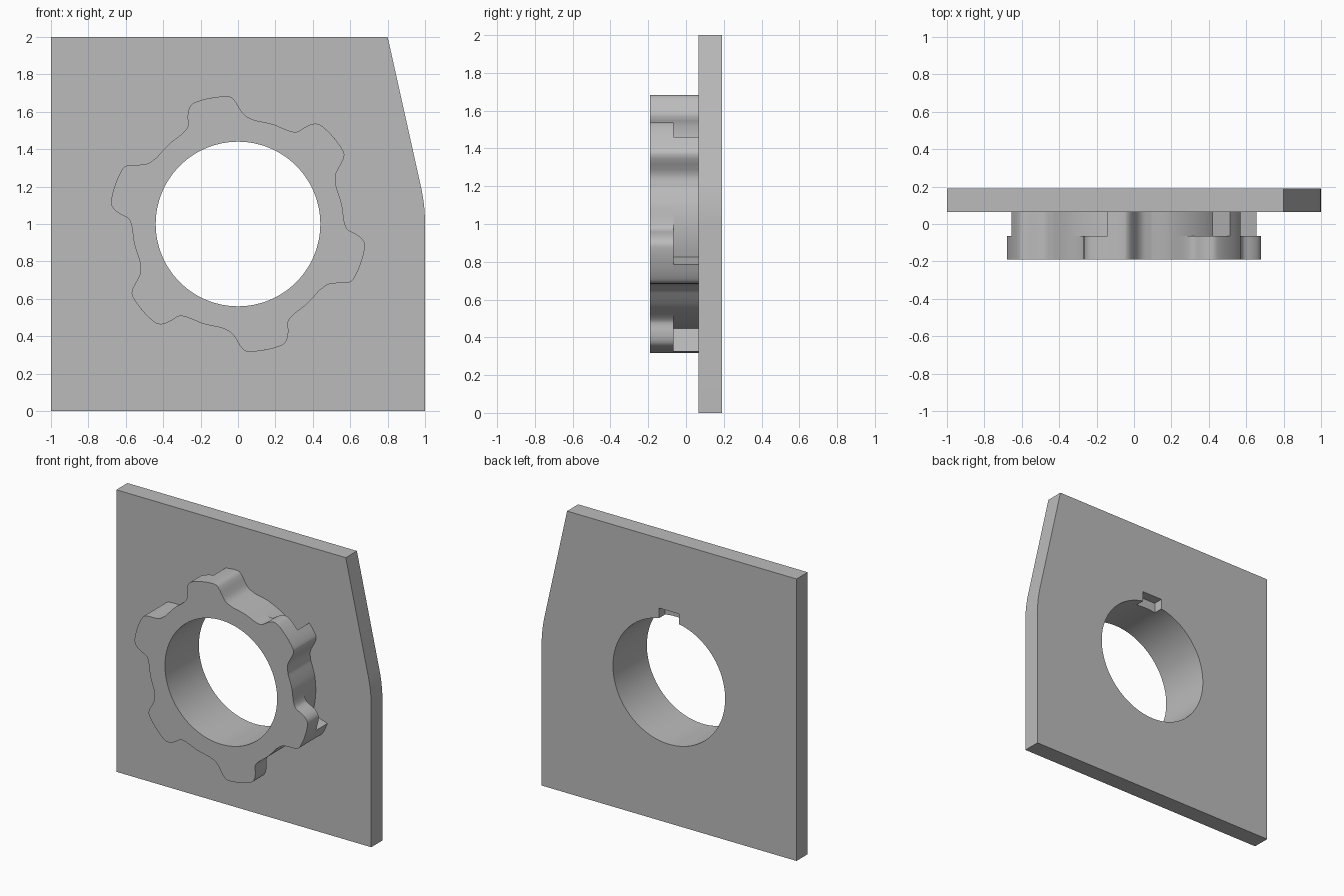
import bpy, bmesh, math
from mathutils import Vector

if "Cube" in bpy.data.objects:
    bpy.data.objects.remove(bpy.data.objects["Cube"], do_unlink=True)

grey = bpy.data.materials.new("plain grey")
grey.use_nodes = True
grey.diffuse_color = (0.5, 0.5, 0.5, 1)
grey.node_tree.nodes["Principled BSDF"].inputs["Base Color"].default_value = (0.5, 0.5, 0.5, 1)

FRONT, STEP, SEAT, BACK = -0.19, -0.065, 0.065, 0.19
VALLEY = 0.565


def prism(name, outline, y0, y1):
    """Extrude an (x, z) outline from y0 to y1."""
    bm = bmesh.new()
    face = bm.faces.new([bm.verts.new((x, y0, z)) for x, z in outline])
    new = bmesh.ops.extrude_face_region(bm, geom=[face])["geom"]
    for v in new:
        if isinstance(v, bmesh.types.BMVert):
            v.co.y = y1
    bmesh.ops.recalc_face_normals(bm, faces=bm.faces)
    mesh = bpy.data.meshes.new(name)
    bm.to_mesh(mesh)
    bm.free()
    mesh.materials.append(grey)
    obj = bpy.data.objects.new(name, mesh)
    bpy.context.collection.objects.link(obj)
    return obj


def polar(deg, r):
    a = math.radians(deg)
    return r * math.cos(a), 1 + r * math.sin(a)


def smooth_path(keys, steps=4):
    """Catmull-Rom curve through the keys."""
    p = [Vector(k) for k in keys]
    p = [p[0]] + p + [p[-1]]
    out = []
    for a, b, c, d in zip(p, p[1:], p[2:], p[3:]):
        for i in range(steps):
            t = i / steps
            out.append(0.5 * (2 * b + (c - a) * t + (2 * a - 5 * b + 4 * c - d) * t * t
                              + (3 * b - a - 3 * c + d) * t ** 3))
    return out


def six_times(lobe):
    return [polar(a + 60 * k, r) for k in range(6) for a, r in lobe]


def cut(obj, cutters):
    """Subtract the cutters and keep the plain result."""
    for c in cutters:
        mod = obj.modifiers.new("cut", "BOOLEAN")
        mod.operation = "DIFFERENCE"
        mod.solver = "EXACT"
        mod.object = c
    bpy.context.view_layer.update()
    deps = bpy.context.evaluated_depsgraph_get()
    mesh = bpy.data.meshes.new_from_object(obj.evaluated_get(deps))
    obj.modifiers.clear()
    obj.data = mesh


# One lobe as (angle, radius); the rear layer keeps only half of it
lobe = smooth_path([
    (70, VALLEY), (79, 0.561), (82, 0.565), (85.2, 0.575), (87.5, 0.593), (89.3, 0.62),
    (90.9, 0.65), (92.6, 0.674), (95, 0.685), (103, 0.69), (109, 0.69), (111.5, 0.684),
    (113.5, 0.664), (115.2, 0.632), (116.5, 0.599), (118, 0.58), (121, 0.569),
    (125, VALLEY), (130, VALLEY)])
SPLIT = 101.9
half_lobe = [p for p in lobe if p[0] < SPLIT]
half_lobe += [(SPLIT, 0.69)] + [(SPLIT + 4 * i, VALLEY) for i in range(7)]

# Plate with a slanted, softly rounded upper left edge
a, b, c = Vector((1, 1.0)), Vector((1, 1.1)), Vector((0.978, 1.2))
bend = [a * (1 - t) ** 2 + 2 * b * t * (1 - t) + c * t * t for t in [i / 10 for i in range(11)]]
plate = prism("plate", [(-1, 0), (1, 0)] + bend + [(0.8, 2), (-1, 2)], SEAT, BACK)

# Lobed collar in two layers
collar_front = prism("collar_front", six_times(lobe), FRONT, STEP)
collar_rear = prism("collar_rear", six_times(half_lobe), STEP, SEAT)

# Bore through everything, and a key notch in the back of the plate
bore = prism("bore_cutter", [polar(3 * i, 0.44) for i in range(120)], -1, 1)
notch = prism("notch_cutter", [(-0.08, 1.3), (0.08, 1.3), (0.08, 1.505), (-0.08, 1.505)], 0.12, 1)
cut(plate, [bore, notch])
cut(collar_front, [bore])
cut(collar_rear, [bore])
for cutter in (bore, notch):
    bpy.data.objects.remove(cutter, do_unlink=True)

# Smooth curved walls, sharp rims
bpy.ops.object.select_all(action="DESELECT")
for obj in (plate, collar_front, collar_rear):
    obj.select_set(True)
bpy.context.view_layer.objects.active = plate
bpy.ops.object.shade_smooth_by_angle(angle=math.radians(30))
